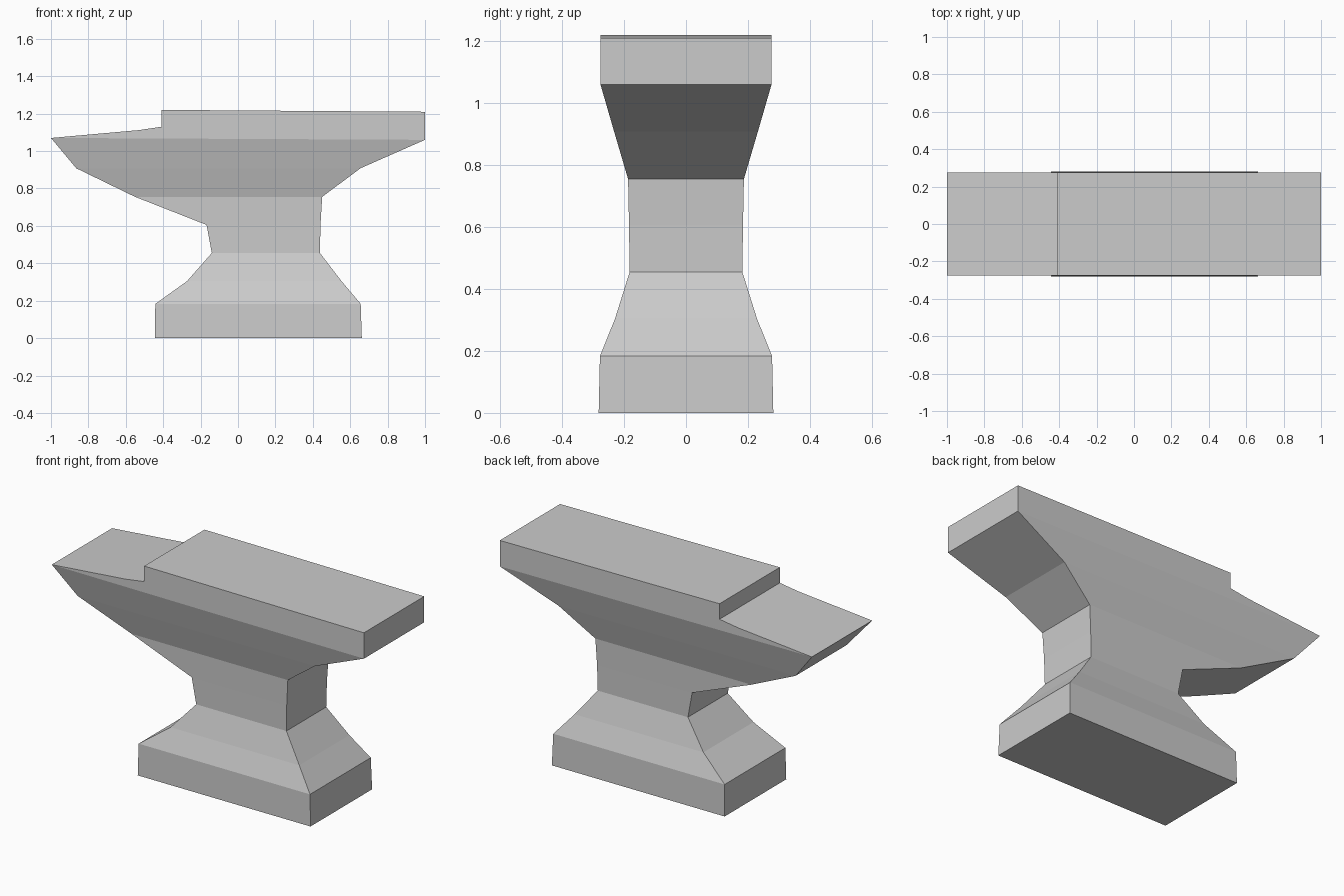
import bpy, bmesh

if "Cube" in bpy.data.objects:
    bpy.data.objects.remove(bpy.data.objects["Cube"])

# Horizontal sections from foot to face: z, left x, right x, half depth
SECTIONS = [
    (0.00, -0.445, 0.662, 0.282),
    (0.183, -0.442, 0.656, 0.278),
    (0.305, -0.272, 0.553, 0.229),
    (0.455, -0.14, 0.438, 0.182),
    (0.605, -0.168, 0.441, 0.184),
    (0.755, -0.55, 0.45, 0.187),
    (0.908, -0.865, 0.655, 0.232),
    (1.065, -1.0, 1.0, 0.276),
]
# Upper outline from heel to horn: heel corner, face, step, sloping horn
TOP = [(1.0, 1.21), (-0.408, 1.22), (-0.408, 1.13), (-0.53, 1.112)]

bm = bmesh.new()

# Foot, waist and flared body, lofted through the sections
rings = []
for z, left, right, d in SECTIONS:
    corners = [(left, -d), (right, -d), (right, d), (left, d)]
    rings.append([bm.verts.new((x, y, z)) for x, y in corners])
bm.faces.new(rings[0][::-1])
for low, high in zip(rings, rings[1:]):
    for i in range(4):
        j = (i + 1) % 4
        bm.faces.new((low[i], low[j], high[j], high[i]))

# Horn tip sits slightly higher than the heel's lower edge
front_left, front_right, back_right, back_left = rings[-1]
for v in (front_left, back_left):
    v.co.z = 1.07
for v in (front_right, back_right):
    v.co.z = 1.06

# Stepped top: two flat sides joined by strips
d = SECTIONS[-1][3]
front = [front_right] + [bm.verts.new((x, -d, z)) for x, z in TOP] + [front_left]
back = [back_right] + [bm.verts.new((x, d, z)) for x, z in TOP] + [back_left]
bm.faces.new(front)
bm.faces.new(back[::-1])
for i in range(len(front) - 1):
    bm.faces.new((front[i], back[i], back[i + 1], front[i + 1]))

bmesh.ops.recalc_face_normals(bm, faces=bm.faces[:])
mesh = bpy.data.meshes.new("anvil")
bm.to_mesh(mesh)
bm.free()
bpy.context.collection.objects.link(bpy.data.objects.new("anvil", mesh))
